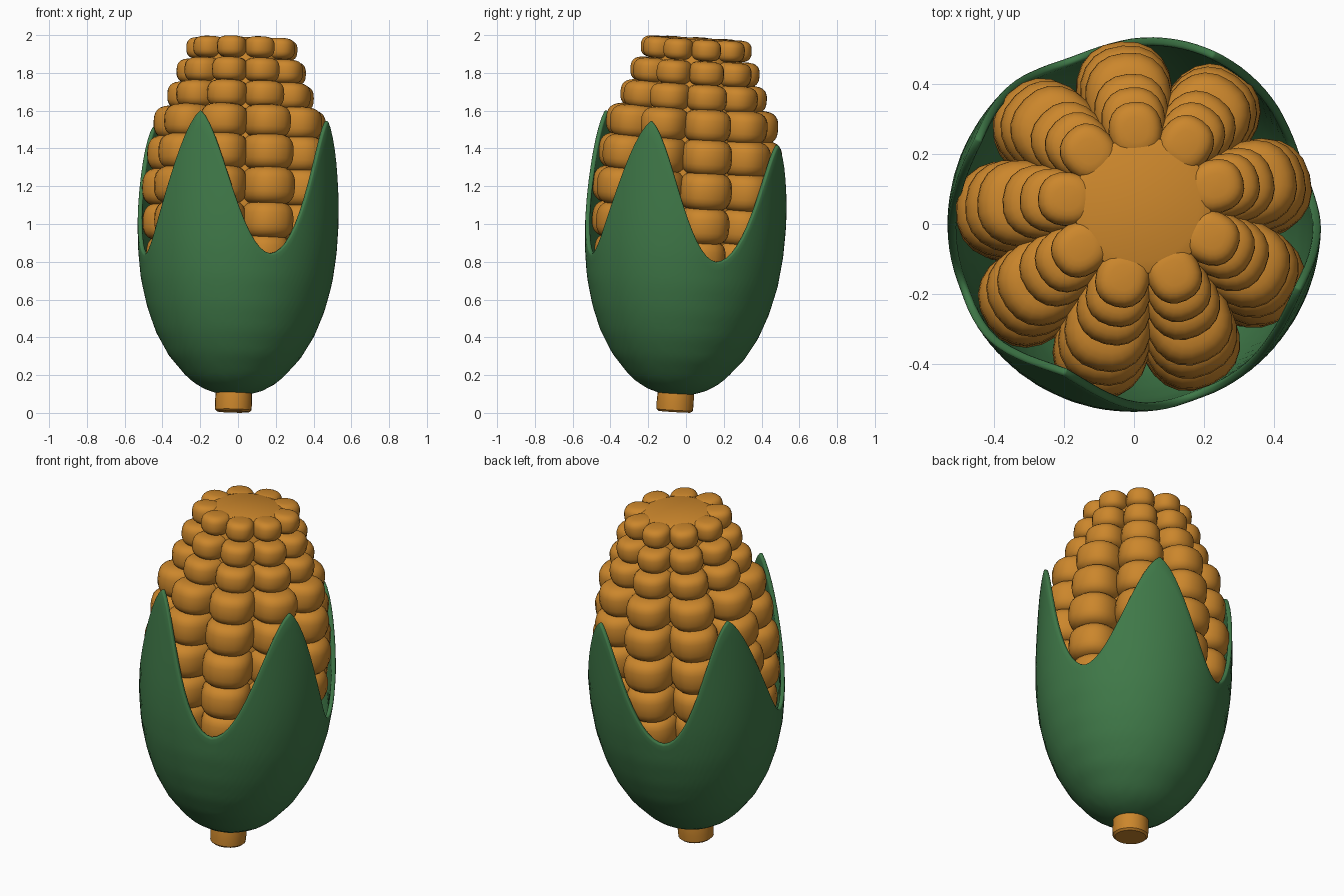
import bpy, bmesh, math
from mathutils import Matrix, Vector

if "Cube" in bpy.data.objects:
    bpy.data.objects.remove(bpy.data.objects["Cube"])

def material(name, rgb):
    m = bpy.data.materials.new(name)
    m.diffuse_color = (*rgb, 1)
    m.use_nodes = True
    m.node_tree.nodes["Principled BSDF"].inputs["Base Color"].default_value = m.diffuse_color
    return m

GOLD = material("gold", (0.6, 0.24, 0.025))
GREEN = material("leaf_green", (0.05, 0.19, 0.065))
# the whole cob leans slightly
LEAN = (Matrix.Translation((-0.025, -0.06, 0.006))
        @ Matrix.Rotation(-0.058, 4, 'X') @ Matrix.Rotation(0.025, 4, 'Y'))

def finish(name, bm, mat, angle=40):
    bmesh.ops.recalc_face_normals(bm, faces=bm.faces)
    me = bpy.data.meshes.new(name)
    bm.to_mesh(me)
    bm.free()
    me.materials.append(mat)
    ob = bpy.data.objects.new(name, me)
    ob.matrix_world = LEAN
    bpy.context.collection.objects.link(ob)
    bpy.ops.object.select_all(action='DESELECT')
    ob.select_set(True)
    bpy.context.view_layer.objects.active = ob
    bpy.ops.object.shade_smooth_by_angle(angle=math.radians(angle))
    return ob

def interp(table, z):
    for (z0, r0), (z1, r1) in zip(table, table[1:]):
        if z <= z1:
            return r0 + (r1 - r0) * max(0, z - z0) / (z1 - z0)
    return table[-1][1]

def skin(bm, rings):
    for a, b in zip(rings, rings[1:]):
        n = len(a)
        for i in range(n):
            bm.faces.new((a[i], a[(i + 1) % n], b[(i + 1) % n], b[i]))

def lathe(name, profile, n, mat):
    bm = bmesh.new()
    rings = [[bm.verts.new((r * math.cos(2 * math.pi * i / n), r * math.sin(2 * math.pi * i / n), z))
              for i in range(n)] for r, z in profile]
    skin(bm, rings)
    bm.faces.new(rings[0])
    bm.faces.new(rings[-1])
    return finish(name, bm, mat)

# stalk and inner core
lathe("stalk", [(0.085, 0), (0.096, 0.01), (0.098, 0.05), (0.096, 0.1), (0.09, 0.14)], 24, GOLD)
lathe("core", [(0.1, 0.2), (0.28, 0.45), (0.34, 0.9), (0.35, 1.2), (0.31, 1.55), (0.23, 1.8),
               (0.21, 1.92), (0.195, 1.965), (0.16, 1.98)], 36, GOLD)

# kernels: rounded blocks in nine columns; rows are (height, outer radius, half width, half height)
ROWS = [(1.925, 0.298, 0.077, 0.057), (1.802, 0.347, 0.092, 0.066), (1.672, 0.393, 0.107, 0.074),
        (1.527, 0.462, 0.124, 0.09), (1.362, 0.492, 0.133, 0.099), (1.183, 0.514, 0.138, 0.104),
        (1.0, 0.507, 0.136, 0.102), (0.83, 0.485, 0.13, 0.098), (0.665, 0.445, 0.118, 0.09),
        (0.51, 0.385, 0.105, 0.08)]

def power(v, e):
    return math.copysign(abs(v) ** e, v)

bm = bmesh.new()
for z, outer, w, h in ROWS:
    for c in range(9):
        d = w * 1.08
        turn = Matrix.Rotation(math.radians(15 + 40 * c), 4, 'Z') @ Matrix.Translation((outer - d, 0, z))
        made = bmesh.ops.create_uvsphere(bm, u_segments=20, v_segments=14, radius=1)
        for v in made["verts"]:
            s = power(math.hypot(v.co.x, v.co.y), 0.55)
            a = math.atan2(v.co.y, v.co.x)
            v.co = turn @ Vector((d * s * power(math.cos(a), 0.88),
                                  w * s * power(math.sin(a), 0.88),
                                  h * power(v.co.z, 0.72)))
finish("kernels", bm, GOLD, 60)

# husk: bowl whose rim rises into four pointed leaves
BOWL = [(0.095, 0.085), (0.115, 0.15), (0.15, 0.213), (0.19, 0.26), (0.29, 0.348), (0.41, 0.418),
        (0.54, 0.468), (0.69, 0.506), (0.85, 0.526), (1.0, 0.532), (1.15, 0.53), (1.35, 0.523), (1.6, 0.51)]
TIPS = [1.545, 1.45, 1.515, 1.57]
VALLEY = 0.815
N, LEVELS = 112, 24
bm = bmesh.new()
rings = [[] for _ in range(LEVELS + 1)]
for i in range(N):
    leaf = (i + N // 8) // (N // 4) % 4
    q = i / (N / 4)
    u = min(abs(q - round(q)) * 2, 1)
    rise = 0.7 * (0.5 + 0.5 * math.cos(math.pi * u)) ** 1.2 + 0.3 * (1 - u) ** 1.4
    top = VALLEY + (TIPS[leaf] - VALLEY) * rise
    a = math.radians(-25) + 2 * math.pi * i / N
    for k in range(LEVELS + 1):
        z = 0.095 + (top - 0.095) * (k / LEVELS) ** 1.5
        r = interp(BOWL, z)
        rings[k].append(bm.verts.new((r * math.cos(a), r * math.sin(a), z)))
skin(bm, rings)
bm.faces.new(rings[0])
husk = finish("husk", bm, GREEN, 50)
thick = husk.modifiers.new("thickness", 'SOLIDIFY')
thick.thickness = 0.024
thick.offset = -1
edge = husk.modifiers.new("soft_rim", 'BEVEL')
edge.width = 0.008
edge.segments = 2
edge.limit_method = 'ANGLE'
edge.angle_limit = math.radians(50)
